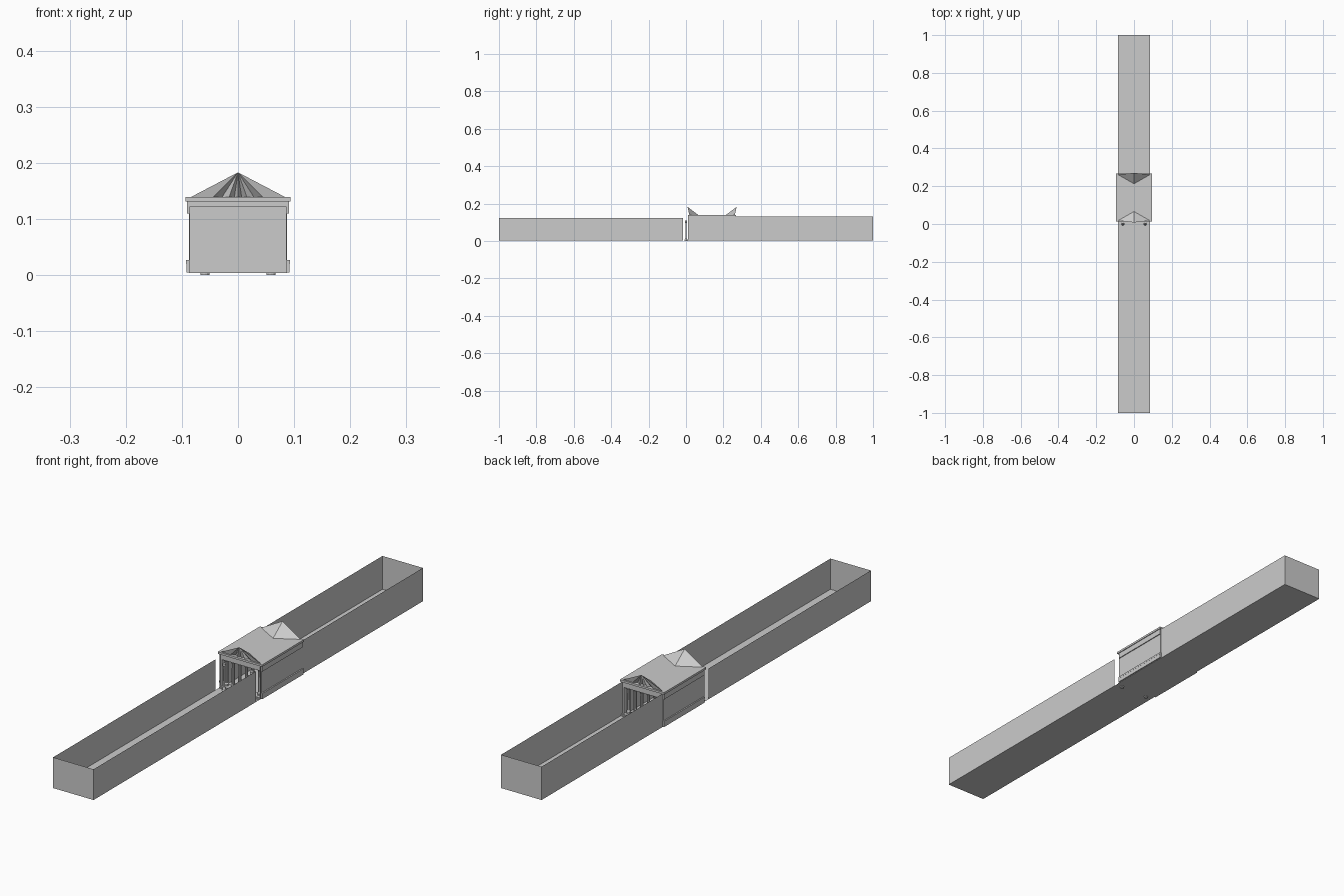
import bpy, bmesh, math
from mathutils import Matrix

if "Cube" in bpy.data.objects:
    bpy.data.objects.remove(bpy.data.objects["Cube"])


def mesh_object(name, verts, faces):
    me = bpy.data.meshes.new(name)
    me.from_pydata(verts, [], faces)
    me.update()
    ob = bpy.data.objects.new(name, me)
    bpy.context.collection.objects.link(ob)
    return ob


def box(name, x0, x1, y0, y1, z0, z1):
    bm = bmesh.new()
    bmesh.ops.create_cube(bm, size=1)
    for v in bm.verts:
        v.co.x = x0 + (v.co.x + .5) * (x1 - x0)
        v.co.y = y0 + (v.co.y + .5) * (y1 - y0)
        v.co.z = z0 + (v.co.z + .5) * (z1 - z0)
    ob = mesh_object(name, [], [])
    bm.to_mesh(ob.data)
    bm.free()
    return ob


def lathe(name, x, y, profile, sides):
    # turned shape from (radius, height) pairs
    verts, faces = [], []
    for r, z in profile:
        for i in range(sides):
            a = 2 * math.pi * i / sides
            verts.append((x + r * math.cos(a), y + r * math.sin(a), z))
    for k in range(len(profile) - 1):
        for i in range(sides):
            j = (i + 1) % sides
            faces.append((k*sides+i, k*sides+j, (k+1)*sides+j, (k+1)*sides+i))
    faces.append(tuple(range(sides))[::-1])
    faces.append(tuple(range((len(profile)-1)*sides, len(profile)*sides)))
    return mesh_object(name, verts, faces)


W = 0.086       # half width of the street
F = 0.004       # floor height

# street floor
mesh_object("street_floor", [(-W, -1, F), (W, -1, F), (W, 1, F), (-W, 1, F)], [(0, 1, 2, 3)])


# thin street walls: open-ended U around each end of the street
def street_walls(name, y_end, y_open, top):
    pts = [(-W, y_open), (-W, y_end), (W, y_end), (W, y_open)]
    verts = [(x, y, z) for z in (F, top) for x, y in pts]
    mesh_object(name, verts, [(i, i + 1, i + 5, i + 4) for i in range(3)])


street_walls("front_street_walls", -1, -0.015, 0.122)
street_walls("rear_street_walls", 1, 0.012, 0.132)

# gatehouse plinths and wall strips on both sides
for s, side in ((-1, "left"), (1, "right")):
    def strip(name, inner, outer, y0, y1, z0, z1):
        a, b = sorted((s * inner, s * outer))
        box(f"{side}_{name}", a, b, y0, y1, z0, z1)
    strip("plinth", W, 0.092, 0.018, 0.265, 0.005, 0.020)
    strip("plinth_cap", W, 0.0925, 0.018, 0.265, 0.020, 0.027)
    strip("side_wall", 0.080, 0.0875, 0.018, 0.262, F, 0.112)

# entablature and cornice
box("entablature", -0.091, 0.091, 0.018, 0.262, 0.110, 0.131)
box("cornice", -0.094, 0.094, 0.012, 0.267, 0.131, 0.139)

# columns and steps at both ends
for end, yc, yo in (("front", 0.032, 0.018), ("rear", 0.248, 0.262)):
    for i in range(6):
        x = -0.07 + 0.028 * i
        lathe(f"{end}_column", x, yc,
              [(.0085, F), (.0085, .018), (.0065, .021), (.0055, .100), (.0085, .106), (.0085, .111)], 10)
    d = 1 if end == "rear" else -1
    for k in range(2):
        a, b = sorted((yo + d * (0.012 - 0.006 * k), yc - d * 0.012))
        box(f"{end}_step", -W, W, a, b, F + 0.003 * k, F + 0.003 * (k + 1))


# pediments: fanned gable face leaning out, sloping hood behind
def pediment(name, flip):
    n = 12
    base = []
    for i in range(n + 1):
        x = -0.084 + 0.168 * i / n
        dip = 0.009 if (i % 2 and 2 < i < n - 2) else 0
        base.append((x * (0.35 + 0.65 * abs(x) / 0.084), 0.018 + dip, 0.139))
    verts = [(0, 0.008, 0.183)] + base + [(0, 0.066, 0.139)]
    faces = [(0, i, i + 1) for i in range(1, n + 1)]
    faces += [(0, n + 1, n + 2), (0, n + 2, 1)]
    ob = mesh_object(name, verts, faces)
    if flip:
        ob.data.transform(Matrix.Translation((0, 0.279, 0)) @ Matrix.Rotation(math.pi, 4, 'Z'))


pediment("front_pediment", False)
pediment("rear_pediment", True)

# slender posts in the gap before the gatehouse
for x in (-0.059, 0.059):
    lathe("gap_post", x, 0.0,
          [(.008, 0), (.008, .005), (.006, .008), (.006, .014), (.0035, .018), (.003, .095),
           (.006, .101), (.006, .108), (.002, .111)], 12)
